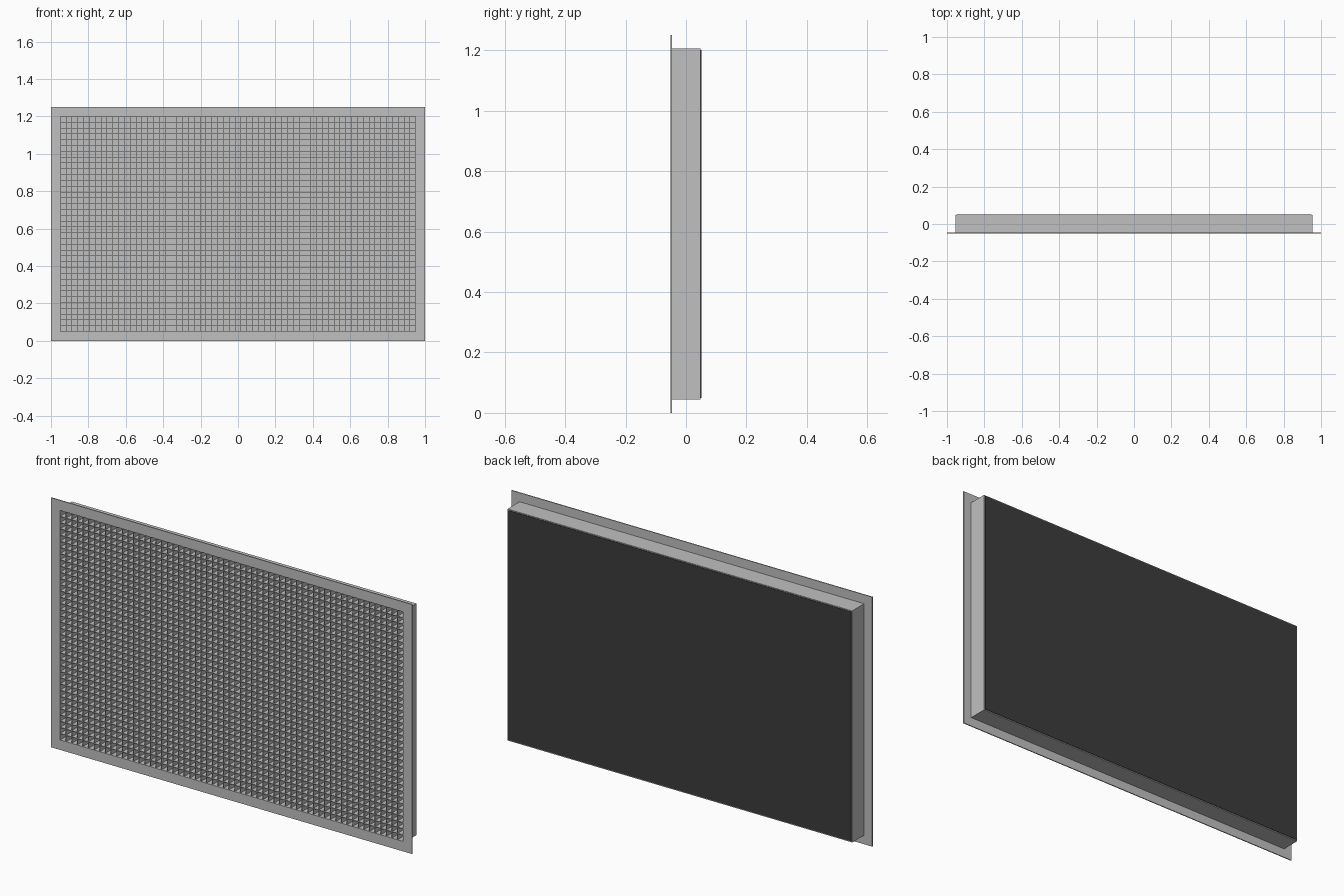
import bpy
import bmesh
from mathutils import Matrix, Vector

old = bpy.data.objects.get("Cube")
if old:
    bpy.data.objects.remove(old, do_unlink=True)


def material(name, rgb):
    m = bpy.data.materials.new(name)
    m.use_nodes = True
    m.diffuse_color = (*rgb, 1)
    m.node_tree.nodes["Principled BSDF"].inputs["Base Color"].default_value = (*rgb, 1)
    return m


METAL = material("light grey metal", (0.53, 0.53, 0.53))
BLACK = material("black backing", (0.045, 0.045, 0.045))

W, H = 2.0, 1.25            # flange size
IN_W, IN_H = 1.9, 1.15      # opening size
WALL = 0.005                # sheet thickness
FRONT, BACK = -0.051, 0.051
PANEL = 0.0485              # front of the black backing
MID = H / 2


def add_box(bm, x0, x1, y0, y1, z0, z1):
    size = Vector((x1 - x0, y1 - y0, z1 - z0))
    centre = Vector((x0 + x1, y0 + y1, z0 + z1)) / 2
    bmesh.ops.create_cube(bm, size=1, matrix=Matrix.Translation(centre) @ Matrix.Diagonal((*size, 1)))


def finish(name, bm, mat):
    mesh = bpy.data.meshes.new(name)
    bm.to_mesh(mesh)
    bm.free()
    mesh.materials.append(mat)
    obj = bpy.data.objects.new(name, mesh)
    bpy.context.collection.objects.link(obj)
    return obj


def ring(name, out_w, out_h, y0, y1):
    """Rectangular frame around the opening, joined at mitred corners."""
    bm = bmesh.new()
    signs = [(-1, -1), (1, -1), (1, 1), (-1, 1)]
    loops = []
    for w, h, y in ((out_w, out_h, y0), (out_w, out_h, y1), (IN_W, IN_H, y1), (IN_W, IN_H, y0)):
        loops.append([bm.verts.new((sx * w / 2, y, MID + sz * h / 2)) for sx, sz in signs])
    for a, b in zip(loops, loops[1:] + loops[:1]):
        for i in range(4):
            j = (i + 1) % 4
            bm.faces.new((a[i], a[j], b[j], b[i]))
    bmesh.ops.recalc_face_normals(bm, faces=bm.faces)
    return finish(name, bm, METAL)


# Thin front flange and the deep neck behind it
ring("front_flange", W, H, FRONT, FRONT + WALL)
ring("neck", IN_W + 2 * WALL, IN_H + 2 * WALL, FRONT + WALL, PANEL)

# Egg-crate core of crossing strips
COLS, ROWS = 61, 37
half = 0.0013
y0, y1 = FRONT + 0.001, PANEL - 0.003

bm = bmesh.new()
for i in range(1, COLS):
    x = -IN_W / 2 + i * IN_W / COLS
    add_box(bm, x - half, x + half, y0, y1, MID - IN_H / 2, MID + IN_H / 2)
finish("upright_strips", bm, METAL)

bm = bmesh.new()
for i in range(1, ROWS):
    z = MID - IN_H / 2 + i * IN_H / ROWS
    add_box(bm, -IN_W / 2, IN_W / 2, y0, y1, z - half, z + half)
finish("level_strips", bm, METAL)

# Grey sheet closing the cells, and the black panel on the rear
for name, mat, ya, yb in (("cell_backing", METAL, y1, PANEL), ("rear_panel", BLACK, PANEL, BACK)):
    bm = bmesh.new()
    add_box(bm, -IN_W / 2, IN_W / 2, ya, yb, MID - IN_H / 2, MID + IN_H / 2)
    finish(name, bm, mat)
